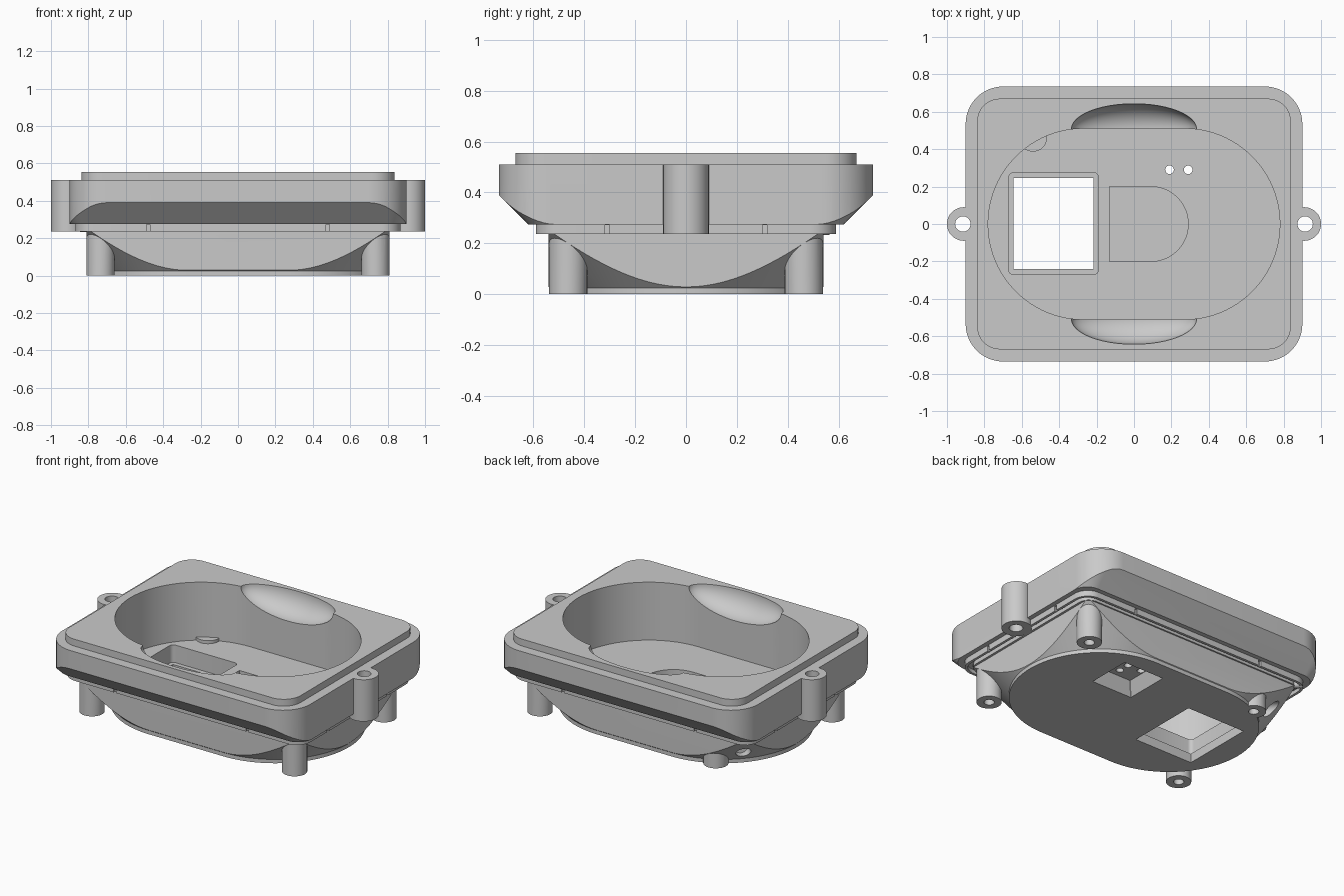
import bpy, bmesh, math
from mathutils import Matrix, Vector

if "Cube" in bpy.data.objects:
    bpy.data.objects.remove(bpy.data.objects["Cube"])

grey = bpy.data.materials.new("plain grey")
grey.diffuse_color = (0.59, 0.59, 0.59, 1)
grey.use_nodes = True
grey.node_tree.nodes["Principled BSDF"].inputs["Base Color"].default_value = grey.diffuse_color
FLOOR = .175


def outline(hx, hy, r, n=16, cx=0, cy=0):
    """Rounded rectangle; a full end radius gives a stadium or circle."""
    pts = []
    for k, (sx, sy) in enumerate([(1, 1), (-1, 1), (-1, -1), (1, -1)]):
        for i in range(n + 1):
            a = math.pi / 2 * (k + i / n)
            pts.append((cx + sx * (hx - r) + r * math.cos(a),
                        cy + sy * (hy - r) + r * math.sin(a)))
    return pts


def finish(name, bm):
    bmesh.ops.remove_doubles(bm, verts=bm.verts, dist=1e-5)
    bmesh.ops.recalc_face_normals(bm, faces=bm.faces)
    me = bpy.data.meshes.new(name)
    bm.to_mesh(me)
    bm.free()
    me.materials.append(grey)
    ob = bpy.data.objects.new(name, me)
    bpy.context.collection.objects.link(ob)
    return ob


def loft(name, levels):
    """Solid through stacked (outline, z) levels."""
    bm = bmesh.new()
    rings = [[bm.verts.new((x, y, z)) for x, y in pts] for pts, z in levels]
    for a, b in zip(rings, rings[1:]):
        for i in range(len(a)):
            j = (i + 1) % len(a)
            bm.faces.new((a[i], a[j], b[j], b[i]))
    bm.faces.new(rings[0][::-1])
    bm.faces.new(rings[-1])
    return finish(name, bm)


def prism(name, pts, z0, z1):
    return loft(name, [(pts, z0), (pts, z1)])


def cyl(name, x, y, r, z0, z1, n=8):
    return prism(name, outline(r, r, r, n, x, y), z0, z1)


def box(name, x, y, hx, hy, z0, z1):
    return prism(name, [(x - hx, y - hy), (x + hx, y - hy),
                        (x + hx, y + hy), (x - hx, y + hy)], z0, z1)


def combine(ob, tool, op):
    m = ob.modifiers.new(op, 'BOOLEAN')
    m.operation, m.solver, m.object = op, 'EXACT', tool
    bpy.context.view_layer.objects.active = ob
    bpy.ops.object.modifier_apply(modifier=m.name)
    bpy.data.objects.remove(tool)


def aim(ob, x, y, z):
    """Lay an upright part outward along the open corner's diagonal."""
    turn = Vector((-1, 1, 0)).to_track_quat('Z', 'Y').to_matrix().to_4x4()
    ob.data.transform(Matrix.Translation((x, y, z)) @ turn)
    return ob


# Upper body: rounded block with the long lower edges chamfered
body = prism("housing", outline(.9, .735, .2), .275, .51)
combine(body, loft("taper", [(outline(.88, .60, .08), .255),
                             (outline(1.15, .87, .35), .525)]), 'INTERSECT')

# Lower base: box trimmed by a flared stadium
base = prism("base", outline(.81, .54, .03, 6), 0, .27)
combine(base, loft("flare", [(outline(.806, .536, .536, 48), -.01),
                             (outline(.806, .536, .536, 48), .025),
                             (outline(1.061, .791, .791, 48), .28)]), 'INTERSECT')

# Flange with a seal groove and small notches
flange = prism("flange", outline(.87, .59, .1), .237, .30)
groove = prism("groove", outline(.853, .573, .085), .2, .262)
combine(groove, prism("core", outline(.825, .55, .075), .1, .35), 'DIFFERENCE')
combine(flange, groove, 'DIFFERENCE')
for s in (-1, 1):
    for t in (-1, 1):
        combine(flange, box("notch", s * .48, t * .59, .009, .012, .2, .272), 'DIFFERENCE')
        combine(flange, box("notch", s * .87, t * .31, .012, .009, .2, .272), 'DIFFERENCE')

for part in (flange, base, prism("lip", outline(.838, .67, .12), .45, .555)):
    combine(body, part, 'UNION')

# Screw ears at both ends
for s in (-1, 1):
    combine(body, cyl("ear", s * .91, 0, .09, .237, .51), 'UNION')

# Legs, one of them set inward
legs = [(.735, .463), (.735, -.463), (-.735, -.463), (-.54, .462)]
for x, y in legs:
    combine(body, cyl("leg", x, y, .075, 0, .245), 'UNION')

# Stadium pocket and finger scoops in its long sides
combine(body, prism("pocket", outline(.78, .51, .51, 24), FLOOR, .7), 'DIFFERENCE')
for s in (-1, 1):
    bm = bmesh.new()
    bmesh.ops.create_uvsphere(bm, u_segments=48, v_segments=32, radius=1)
    bm.transform(Matrix.Translation((0, s * .508, .556)) @ Matrix.Diagonal((.335, .135, .14, 1)))
    combine(body, finish("scoop", bm), 'DIFFERENCE')

# Window: deep stepped seat above a straight opening
combine(body, prism("seat", outline(.24, .272, .025, 4, -.43, .002), .06, .3), 'DIFFERENCE')
combine(body, box("window", -.43, .002, .213, .243, -.05, .3), 'DIFFERENCE')

# Rounded seat in the floor
d_pts = [(-.13, -.2)] + [(.09 + .2 * math.cos(a), .2 * math.sin(a)) for a in
                         [math.pi * (i / 24 - .5) for i in range(25)]] + [(-.13, .2)]
combine(body, prism("floor_seat", d_pts, .125, .3), 'DIFFERENCE')

# Contact recess underneath with pin holes
combine(body, loft("contact_recess", [(outline(.152, .152, .002, 1, .275, .27), -.01),
                                      (outline(.11, .11, .002, 1, .275, .27), .085)]), 'DIFFERENCE')
for x, y, top in ((.19, .29, .3), (.29, .29, .3), (.29, .215, .13)):
    combine(body, cyl("pin_hole", x, y, .023, .03, top, 5), 'DIFFERENCE')

# Screw holes
for s in (-1, 1):
    combine(body, cyl("ear_hole", s * .915, 0, .041, .1, .7), 'DIFFERENCE')
for x, y in legs:
    combine(body, cyl("leg_hole", x, y, .031, -.05, .12, 6), 'DIFFERENCE')

# Raised pad over the inset leg
pad = cyl("leg_pad", -.54, .462, .075, FLOOR - .02, FLOOR + .02)
combine(pad, prism("pad_trim", outline(.785, .515, .515, 24), 0, .3), 'INTERSECT')
combine(body, pad, 'UNION')

# Cable port through the open corner, with a small stub above it
combine(body, aim(cyl("port", 0, 0, .045, -.09, .09), -.71, .42, .1), 'DIFFERENCE')
combine(body, aim(cyl("stub", 0, 0, .022, -.03, .04, 4), -.81, .53, .255), 'UNION')

# Shade curves smooth and keep the edges crisp
bpy.ops.object.select_all(action='DESELECT')
body.select_set(True)
bpy.context.view_layer.objects.active = body
bpy.ops.object.shade_smooth_by_angle(angle=math.radians(25))
